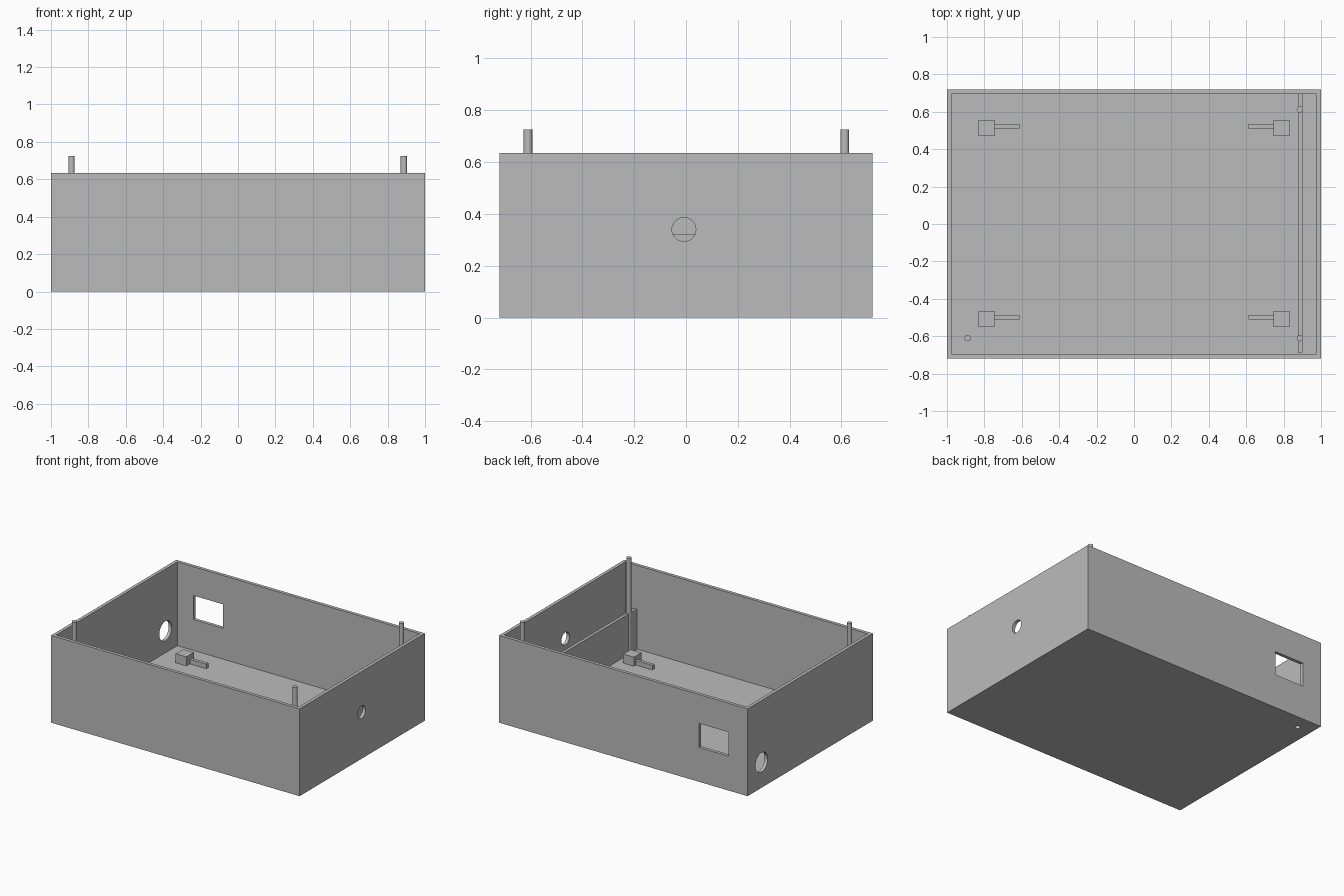
import bpy

cube = bpy.data.objects.get("Cube")
if cube:
    bpy.data.objects.remove(cube, do_unlink=True)

grey = bpy.data.materials.new("plain_grey")
grey.use_nodes = True
GREY = (0.5, 0.5, 0.5, 1)
grey.diffuse_color = GREY
grey.node_tree.nodes["Principled BSDF"].inputs["Base Color"].default_value = GREY

WALL = 0.024
HALF_X, HALF_Y, HEIGHT = 1.0, 0.72, 0.635
FLOOR = 0.026


def finish(name):
    obj = bpy.context.object
    obj.name = name
    bpy.ops.object.transform_apply(location=False, rotation=True, scale=True)
    obj.data.materials.append(grey)
    return obj


def box(name, x, y, z):
    """Box from (min, max) pairs on each axis."""
    spans = (x, y, z)
    bpy.ops.mesh.primitive_cube_add(size=1, location=[(a + b) / 2 for a, b in spans])
    bpy.context.object.scale = [b - a for a, b in spans]
    return finish(name)


def cylinder(name, radius, depth, centre, rotation=(0, 0, 0), sides=32):
    bpy.ops.mesh.primitive_cylinder_add(vertices=sides, radius=radius, depth=depth,
                                        location=centre, rotation=rotation)
    obj = finish(name)
    bpy.ops.object.shade_smooth_by_angle()
    return obj


def cut(target, cutter):
    mod = target.modifiers.new(cutter.name, "BOOLEAN")
    mod.operation = "DIFFERENCE"
    mod.solver = "EXACT"
    mod.object = cutter
    bpy.context.view_layer.objects.active = target
    bpy.ops.object.modifier_apply(modifier=mod.name)
    bpy.data.objects.remove(cutter, do_unlink=True)


# Open-topped case
case = box("case", (-HALF_X, HALF_X), (-HALF_Y, HALF_Y), (0, HEIGHT))
inner_x, inner_y = HALF_X - WALL, HALF_Y - WALL
cut(case, box("cavity", (-inner_x, inner_x), (-inner_y, inner_y), (FLOOR, HEIGHT + 0.1)))

# Cable holes in the side walls, window in the back, blind hole underneath
SIDEWAYS = (0, 1.5708, 0)
cut(case, cylinder("small_hole", 0.046, 0.1, (HALF_X, -0.008, 0.34), SIDEWAYS))
cut(case, cylinder("large_hole", 0.071, 0.1, (-HALF_X, 0.56, 0.185), SIDEWAYS))
cut(case, box("window", (-0.845, -0.61), (HALF_Y - 0.05, HALF_Y + 0.05), (0.25, 0.425)))
cut(case, cylinder("blind_hole", 0.017, 0.04, (-0.89, 0.613, 0)))

# Corner posts, on three corners only
for name, x, y in (("back_left_post", 0.887, 0.613),
                   ("front_left_post", 0.887, -0.61),
                   ("front_right_post", -0.89, -0.61)):
    base, top = FLOOR - 0.005, 0.725
    cylinder(name, 0.017, top - base, (x, y, (base + top) / 2))

# Low partition near the left wall
box("partition", (0.878, 0.9), (-0.688, inner_y + 0.005), (FLOOR - 0.005, 0.322))

# Four floor brackets with arms pointing inwards
for side, sx in (("left", 1), ("right", -1)):
    for end, y in (("back", 0.513), ("front", -0.508)):
        label = f"{end}_{side}"
        box(label + "_block", sorted((sx * 0.745, sx * 0.831)), (y - 0.043, y + 0.043),
            (FLOOR - 0.005, 0.092))
        box(label + "_arm", sorted((sx * 0.612, sx * 0.75)), (y - 0.003, y + 0.021),
            (FLOOR - 0.005, 0.06))
